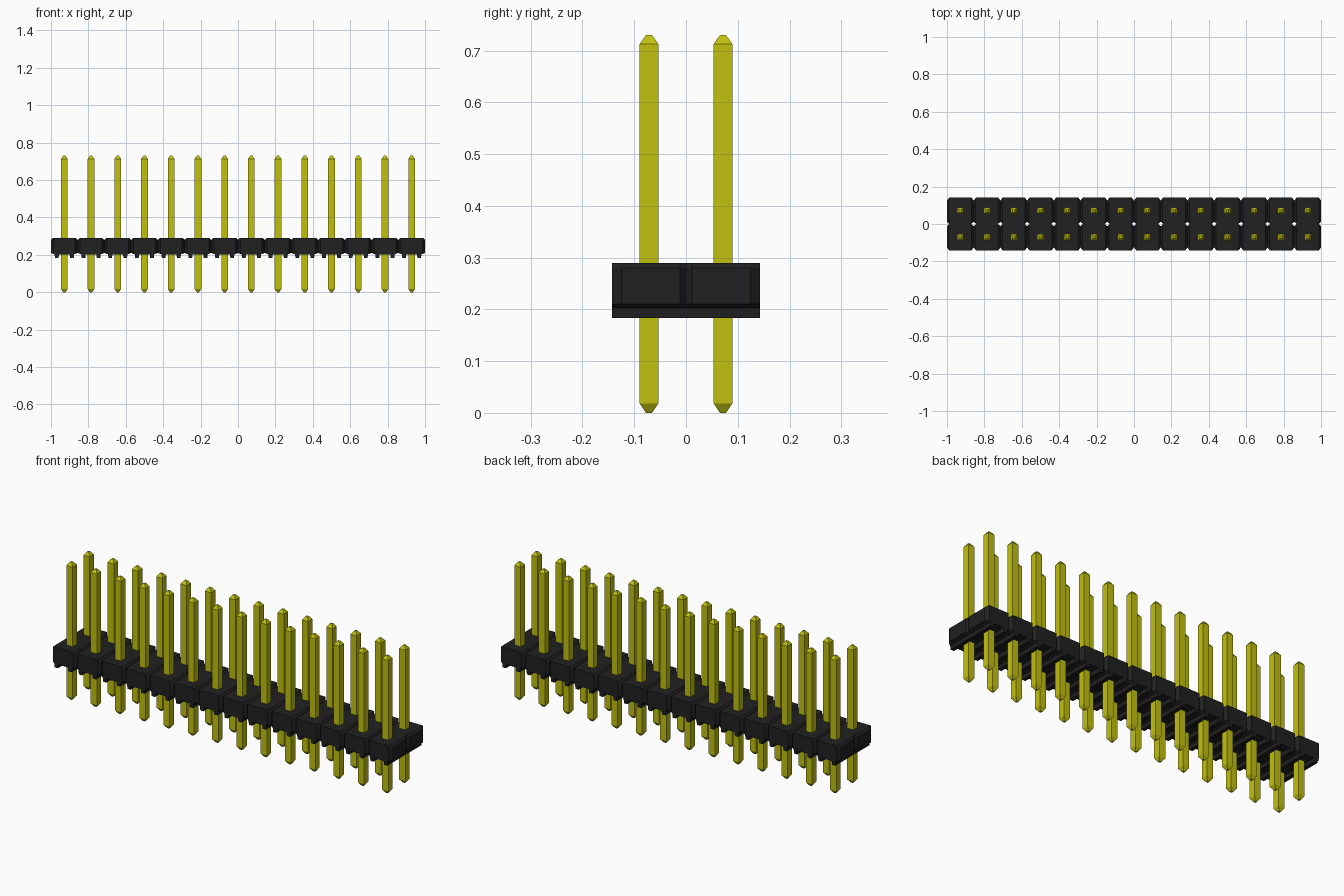
import bpy
import bmesh

cube = bpy.data.objects.get("Cube")
if cube:
    bpy.data.objects.remove(cube, do_unlink=True)

COLUMNS = 14
PITCH = 2 / COLUMNS
HALF = PITCH / 2


def material(name, color):
    mat = bpy.data.materials.new(name)
    mat.use_nodes = True
    mat.diffuse_color = color
    mat.node_tree.nodes["Principled BSDF"].inputs["Base Color"].default_value = color
    return mat


def loft(name, rings, mat):
    """Skin a list of matching closed rings and cap both ends."""
    bm = bmesh.new()
    loops = [[bm.verts.new(p) for p in ring] for ring in rings]
    count = len(loops[0])
    for a, b in zip(loops, loops[1:]):
        for i in range(count):
            j = (i + 1) % count
            bm.faces.new((a[i], a[j], b[j], b[i]))
    bm.faces.new(loops[0])
    bm.faces.new(loops[-1])
    bmesh.ops.recalc_face_normals(bm, faces=bm.faces)
    mesh = bpy.data.meshes.new(name)
    bm.to_mesh(mesh)
    bm.free()
    mesh.materials.append(mat)
    return mesh


def place(name, mesh, x, y=0):
    obj = bpy.data.objects.new(name, mesh)
    obj.location = (x, y, 0)
    bpy.context.collection.objects.link(obj)


black = material("black plastic", (0.015, 0.015, 0.015, 1))
yellow = material("yellow metal", (0.53, 0.53, 0.005, 1))

# Housing cell: grooved underside, chamfered sides, waists between the rows
side = [(0.028, 0.203), (0.031, 0.183), (0.05, 0.183), (0.052, 0.203),
        (HALF, 0.21), (HALF, 0.28), (0.061, 0.29)]
sections = [(-0.143, 0.058), (-0.125, HALF), (-0.012, HALF), (0, 0.058),
            (0.012, HALF), (0.125, HALF), (0.143, 0.058)]
rings = []
for y, width in sections:
    right = [(min(x, width), y, z) for x, z in side]
    rings.append(right + [(-x, y, z) for x, y, z in reversed(right)])
cell = loft("housing_cell", rings, black)

# Square pin with tapered tips
pin_rings = [[(sx * r, sy * r, z) for sx, sy in ((-1, -1), (1, -1), (1, 1), (-1, 1))]
             for z, r in ((0, 0.006), (0.018, 0.018), (0.713, 0.018), (0.73, 0.006))]
pin = loft("pin", pin_rings, yellow)

for i in range(COLUMNS):
    x = (i + 0.5) * PITCH - 1
    place("housing_cell", cell, x)
    place("front_pin", pin, x, -HALF)
    place("back_pin", pin, x, HALF)
